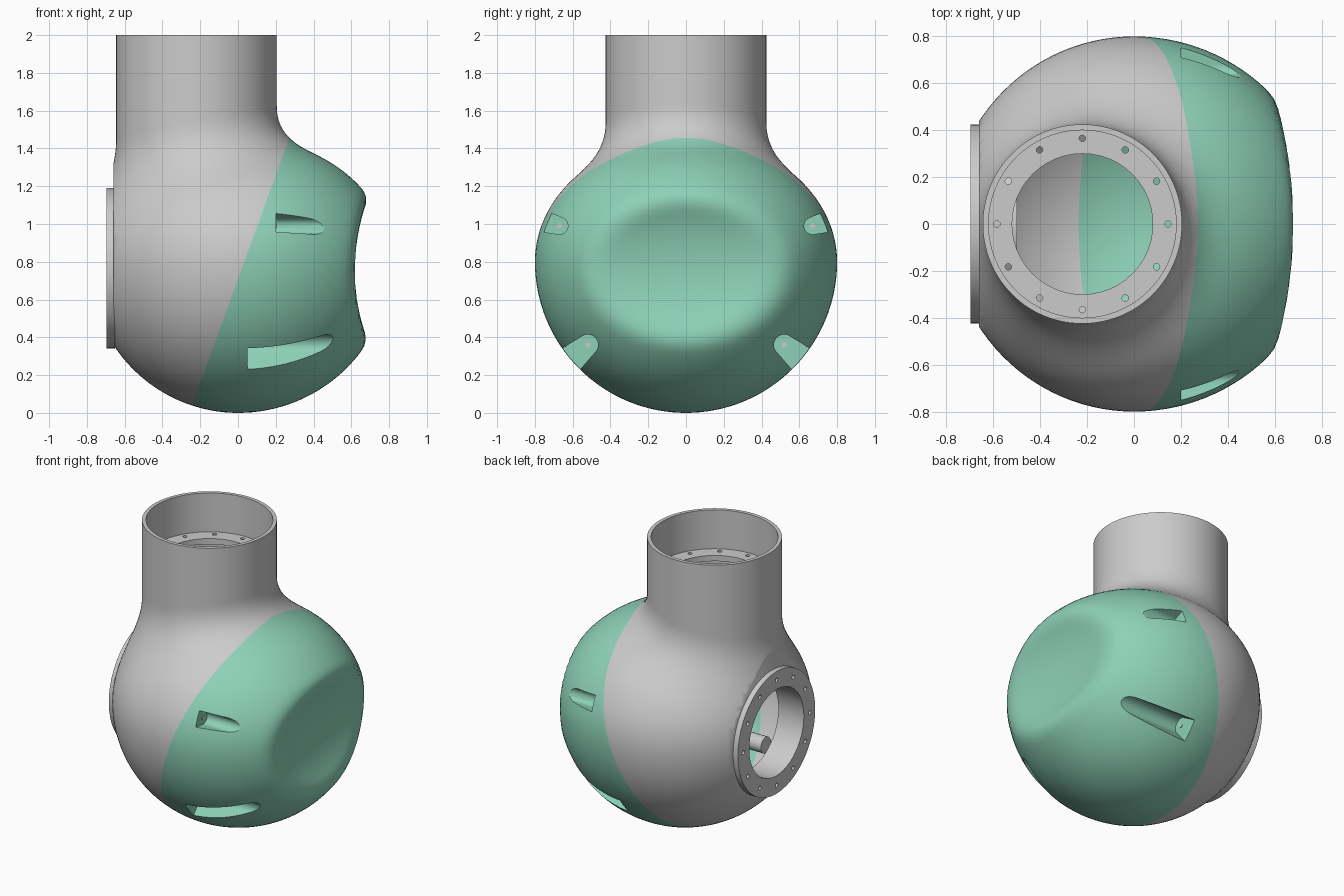
import bpy, bmesh
from math import sin, cos, pi, sqrt, hypot, radians
from mathutils import Vector, Matrix

if "Cube" in bpy.data.objects:
    bpy.data.objects.remove(bpy.data.objects["Cube"])

green = bpy.data.materials.new("green")
green.diffuse_color = (0.27, 0.64, 0.48, 1)
green.use_nodes = True
green.node_tree.nodes["Principled BSDF"].inputs["Base Color"].default_value = green.diffuse_color
SEAM, NORMAL = Vector((-0.24, 0, 0.05)), Vector((1, 0, -0.364))
NECK_X, PORT_Z = -0.22, 0.765


def add(name, bm, mat=None):
    me = bpy.data.meshes.new(name)
    bm.to_mesh(me)
    bm.free()
    ob = bpy.data.objects.new(name, me)
    bpy.context.collection.objects.link(ob)
    if mat:
        me.materials.clear()
        me.materials.append(mat)
    return ob


def bake(ob):
    dg = bpy.context.evaluated_depsgraph_get()
    me = bpy.data.meshes.new_from_object(ob.evaluated_get(dg))
    ob.modifiers.clear()
    ob.data = me


def cut(ob, cutters):
    for c in cutters:
        m = ob.modifiers.new("cut", 'BOOLEAN')
        m.operation, m.solver, m.object = 'DIFFERENCE', 'EXACT', c
    bake(ob)
    for c in cutters:
        bpy.data.objects.remove(c)


def smooth(ob, angle=35):
    bpy.ops.object.select_all(action='DESELECT')
    ob.select_set(True)
    bpy.context.view_layer.objects.active = ob
    bpy.ops.object.shade_smooth_by_angle(angle=radians(angle))


# Cylinder along x from x0 to x1
def rod(name, x0, x1, y, z, r, mat=None, seg=24):
    bm = bmesh.new()
    M = Matrix.Translation(((x0 + x1) / 2, y, z)) @ Matrix.Rotation(pi / 2, 4, 'Y')
    bmesh.ops.create_cone(bm, cap_ends=True, segments=seg, radius1=r, radius2=r,
                          depth=x1 - x0, matrix=M)
    return add(name, bm, mat)


# Bolt ring with 12 holes, placed by a matrix
def bolt_ring(name, r_in, r_out, h, M):
    bm = bmesh.new()
    n, prof = 48, [(r_in, 0), (r_out, 0), (r_out, h), (r_in, h)]
    rows = [[bm.verts.new((r * cos(2 * pi * i / n), r * sin(2 * pi * i / n), z))
             for r, z in prof] for i in range(n)]
    for i in range(n):
        a, b = rows[i], rows[(i + 1) % n]
        for j in range(4):
            k = (j + 1) % 4
            bm.faces.new((a[j], b[j], b[k], a[k]))
    bmesh.ops.recalc_face_normals(bm, faces=bm.faces)
    ring = add(name, bm)
    holes = bmesh.new()
    for i in range(12):
        a = i * pi / 6
        bmesh.ops.create_cone(holes, cap_ends=True, segments=12, radius1=0.014, radius2=0.014,
                              depth=0.3, matrix=Matrix.Translation((0.365 * cos(a), 0.365 * sin(a), 0)))
    cut(ring, [add("hole_cutter", holes)])
    ring.data.transform(M)
    smooth(ring)


# Outer form: squashed ball blended into the neck, with a dished end
def smin(a, b, k):
    h = max(k - abs(a - b), 0) / k
    return min(a, b) - h * h * k / 4


def field(x, y, z):
    dz = z - 0.8
    rx = 0.81 if x > 0 else 0.79
    rz = 0.66 if dz > 0 else 0.8
    ball = (sqrt((x / rx) ** 2 + (y / 0.8) ** 2 + (dz / rz) ** 2) - 1) * 0.72
    if z > 0.9:
        ball = smin(ball, max(hypot(x - NECK_X, y) - 0.425, 1.1 - z), 0.2)
    dish = (sqrt(((x - 0.9) / 0.3) ** 2 + (y / 1.2) ** 2 + ((z - 0.76) / 0.5) ** 2) - 1) * 0.3
    return -smin(-ball, dish, 0.06)


def radius(ax, z, a):
    lo, hi = 0.0, 1.05
    for _ in range(22):
        mid = (lo + hi) / 2
        if field(ax + mid * cos(a), mid * sin(a), z) < 0:
            lo = mid
        else:
            hi = mid
    return lo


N = 112
zs = [0.8 - 0.8 * cos(pi * i / 64) for i in range(1, 42)]
zs += [zs[-1] + (1.72 - zs[-1]) * i / 26 for i in range(1, 27)] + [2.0]
bm = bmesh.new()
rows = []
for z in zs:
    ax = NECK_X * min(max((z - 0.95) / 0.45, 0), 1)
    row = []
    for i in range(N):
        a = 2 * pi * i / N
        r = radius(ax, z, a)
        row.append(bm.verts.new((ax + r * cos(a), r * sin(a), z)))
    rows.append(row)
pole = bm.verts.new((0, 0, 0))
for i in range(N):
    j = (i + 1) % N
    bm.faces.new((pole, rows[0][j], rows[0][i]))
    for a, b in zip(rows, rows[1:]):
        bm.faces.new((a[i], a[j], b[j], b[i]))
bm.faces.new(rows[-1])
bmesh.ops.recalc_face_normals(bm, faces=bm.faces)
form = add("form", bm)


# Screw pockets: U-shaped prisms opening outward
def pocket(x0, y, z, w):
    d = Vector((y, z - 0.8)).normalized()
    s = Vector((-d.y, d.x))
    c = Vector((y, z))
    pts = [c + w * (s * cos(t) - d * sin(t)) for t in [pi * i / 12 for i in range(13)]]
    pts += [c + d * 0.35 - s * w * 2, c + d * 0.35 + s * w * 2]
    bm = bmesh.new()
    f = bm.faces.new([bm.verts.new((x0, p.x, p.y)) for p in pts])
    ext = bmesh.ops.extrude_face_region(bm, geom=[f])
    bmesh.ops.translate(bm, vec=(1.1, 0, 0),
                        verts=[v for v in ext["geom"] if isinstance(v, bmesh.types.BMVert)])
    bmesh.ops.recalc_face_normals(bm, faces=bm.faces)
    return add("pocket_cutter", bm)


# (pocket wall x, y, z, half width, boss start x, boss radius)
screws = [(x0, s * y, z, w, b, r) for s in (-1, 1)
          for x0, y, z, w, b, r in ((0.2, 0.67, 0.99, 0.045, -0.08, 0.045),
                                    (0.05, 0.52, 0.36, 0.055, -0.25, 0.055))]

# Flat side for the port, port tube and pockets
bm = bmesh.new()
bmesh.ops.create_cube(bm, size=2, matrix=Matrix.Translation((-1.66, 0, 0.8)))
flat = add("flat_cutter", bm)
port = rod("port_cutter", -1.0, -0.5, 0, PORT_Z, 0.302, seg=48)
cut(form, [flat, port] + [pocket(*s[:4]) for s in screws])


# Split along the tilted seam into two hollow shells
def shell(name, is_cover, mat=None):
    bm = bmesh.new()
    bm.from_mesh(form.data)
    bmesh.ops.bisect_plane(bm, geom=bm.verts[:] + bm.edges[:] + bm.faces[:], plane_co=SEAM,
                           plane_no=NORMAL, clear_outer=not is_cover, clear_inner=is_cover)
    if not is_cover:
        ends = []
        for f in bm.faces:
            c = f.calc_center_median()
            if (c.z > 1.99 and f.normal.z > 0.9) or (abs(c.x + 0.5) < 0.01 and f.normal.x < -0.9
                                                      and hypot(c.y, c.z - PORT_Z) < 0.31):
                ends.append(f)
        bmesh.ops.delete(bm, geom=ends, context='FACES')
    ob = add(name, bm, mat)
    m = ob.modifiers.new("wall", 'SOLIDIFY')
    m.thickness, m.offset = 0.025, -1
    bake(ob)
    smooth(ob)


shell("housing", False)
shell("end_cover", True, green)
bpy.data.objects.remove(form)

# Bolt rings in the neck and on the side port
bolt_ring("neck_ring", 0.3, 0.412, 0.04, Matrix.Translation((NECK_X, 0, 1.69)))
bolt_ring("port_ring", 0.3, 0.425, 0.045,
          Matrix.Translation((-0.652, 0, PORT_Z)) @ Matrix.Rotation(-pi / 2, 4, 'Y'))

# Screw bosses inside and screw heads in the pockets
for x0, y, z, w, b, r in screws:
    seam_x = SEAM.x + (z - SEAM.z) * 0.364
    smooth(rod("housing_boss", b, seam_x, y, z, r))
    smooth(rod("cover_boss", seam_x, x0 - 0.01, y, z, r, green))
    smooth(rod("screw", x0 - 0.02, x0 + 0.004, y, z, 0.014, seg=12))
